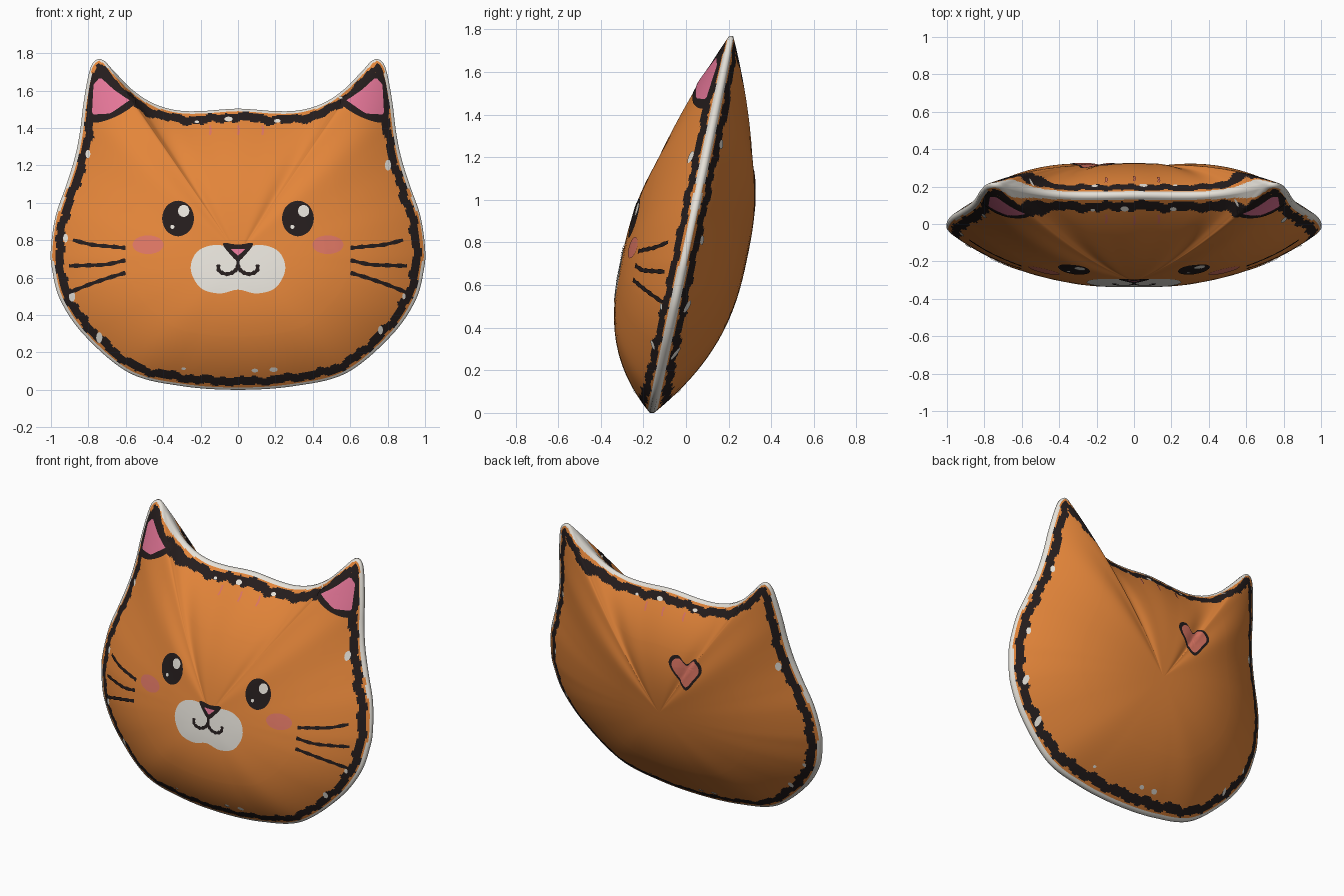
import bpy, bmesh, math
from mathutils import Vector, kdtree
from mathutils.bvhtree import BVHTree

if "Cube" in bpy.data.objects:
    bpy.data.objects.remove(bpy.data.objects["Cube"])

def material(name, r, g, b):
    m = bpy.data.materials.new(name)
    m.use_nodes = True
    m.diffuse_color = (r, g, b, 1)
    m.node_tree.nodes["Principled BSDF"].inputs["Base Color"].default_value = (r, g, b, 1)
    return m

ORANGE = material("orange fabric", 0.77, 0.235, 0.042)
BLACK = material("dark ink", 0.018, 0.012, 0.012)
CREAM = material("cream", 0.79, 0.76, 0.70)
PINK = material("ear pink", 0.77, 0.18, 0.31)
BLUSH = material("blush", 0.72, 0.18, 0.125)

def spline(pts, closed, steps=8):
    """Smooth curve through the given points."""
    n, out = len(pts), []
    pick = (lambda k: pts[k % n]) if closed else (lambda k: pts[min(max(k, 0), n - 1)])
    for i in range(n if closed else n - 1):
        a, b, c, d = (Vector(pick(i + k)) for k in (-1, 0, 1, 2))
        for s in range(steps):
            t = s / steps
            out.append(b + (c - a) * t / 2 + (a - b * 2.5 + c * 2 - d / 2) * t * t
                       + (b * 1.5 - a / 2 - c * 1.5 + d / 2) * t ** 3)
    return out if closed else out + [Vector(pts[-1])]

def mirrored(half):
    """Close a half outline that starts and ends on the centre line."""
    return half + [(-x, z) for x, z in half[-2:0:-1]]

def resample(pts, count):
    """Even spacing around a closed outline."""
    loop = pts + [pts[0]]
    total = sum((b - a).length for a, b in zip(loop, loop[1:]))
    out, walked = [], 0
    for a, b in zip(loop, loop[1:]):
        size = (b - a).length
        while len(out) < count and len(out) * total / count <= walked + size:
            out.append(a.lerp(b, (len(out) * total / count - walked) / size))
        walked += size
    return out

def make(name, verts, faces, mats):
    mesh = bpy.data.meshes.new(name)
    mesh.from_pydata(verts, [], faces)
    for m in mats:
        mesh.materials.append(m)
    mesh.polygons.foreach_set("use_smooth", [True] * len(faces))
    obj = bpy.data.objects.new(name, mesh)
    bpy.context.collection.objects.link(obj)
    return obj

# Cushion outline with two ears
half = [(0, 0), (.3, .02), (.58, .09), (.82, .29), (.95, .48), (.995, .65), (1, .76), (.975, .93),
        (.92, 1.09), (.873, 1.24), (.845, 1.38), (.825, 1.54), (.795, 1.70), (.765, 1.76),
        (.72, 1.762), (.66, 1.70), (.56, 1.60), (.45, 1.53), (.33, 1.495), (.2, 1.49), (0, 1.503)]
COUNT = 560
rim = resample(spline(mirrored(half), True, 16), COUNT)
centre = Vector((0, .72))
near_rim = kdtree.KDTree(COUNT)
for i, p in enumerate(rim):
    near_rim.insert((p.x, p.y, 0), i)
near_rim.balance()

# Puffed front and back shells joined by a thin seam wall
rings = [.6 * k / 9 for k in range(1, 10)] + [.6 + .4 * k / 46 for k in range(1, 47)]
DEPTH, WALL = .285, .01
verts, faces, starts = [], [], []
for side in (-1, 1):
    start = len(verts)
    starts.append(start)
    verts.append((0, -.16 + .21 * centre.y + side * (DEPTH + WALL), centre.y))
    for t in rings:
        for p in rim:
            ray = p - centre
            ear = math.exp(-((math.atan2(ray.y, abs(ray.x)) - .955) / .15) ** 2)
            q = centre + ray * t
            puff = DEPTH * (1 - t ** (2.6 - .9 * ear)) + WALL
            verts.append((q.x, -.16 + .21 * q.y + side * puff, q.y))
    for i in range(COUNT):
        j = (i + 1) % COUNT
        new = [(start, start + 1 + i, start + 1 + j)]
        for r in range(len(rings) - 1):
            a = start + 1 + r * COUNT
            new.append((a + i, a + COUNT + i, a + COUNT + j, a + j))
        faces += new if side < 0 else [f[::-1] for f in new]
last = 1 + (len(rings) - 1) * COUNT
for i in range(COUNT):
    j = (i + 1) % COUNT
    a, b = starts[0] + last, starts[1] + last
    faces.append((a + i, b + i, b + j, a + j))
cushion = make("cushion", verts, faces, [ORANGE, BLACK, CREAM])

# Cream piping and a wavering dark border, chosen by distance from the rim
for poly in cushion.data.polygons:
    c = poly.center
    _, i, d = near_rim.find((c.x, c.z, 0))
    wave = .006 * math.sin(i * .36) + .005 * math.sin(i * .83 + 1)
    if d < .014:
        poly.material_index = 2
    elif .024 + wave * .7 < d < .068 + wave:
        poly.material_index = 1

tree = BVHTree.FromPolygons(verts, faces)

def on_surface(p, side, lift):
    """Project a front-plane point onto the cushion."""
    hit, n, _, _ = tree.ray_cast(Vector((p[0], side * 2, p[1])), Vector((0, -side, 0)))
    if hit is None:
        hit, n, _, _ = tree.find_nearest(Vector((p[0], side * .1, p[1])))
    return hit + n * lift * (1 if n.y * side > 0 else -1)

def plate(name, flat, faces, mat, side, lift):
    obj = make(name, [on_surface(p, side, lift) for p in flat], faces, [mat])
    bm = bmesh.new()
    bm.from_mesh(obj.data)
    bm.normal_update()
    bmesh.ops.reverse_faces(bm, faces=[f for f in bm.faces if f.normal.y * side < 0])
    bm.to_mesh(obj.data)
    bm.free()

def patch(name, pts, mat, side=-1, lift=.003, smooth=True, levels=6):
    loop = spline(pts, True) if smooth else resample([Vector(p) for p in pts], 30)
    n, mid = len(loop), sum(loop, Vector((0, 0))) / len(loop)
    flat = [mid] + [mid.lerp(p, (k + 1) / levels) for k in range(levels) for p in loop]
    faces = [(0, 1 + i, 1 + (i + 1) % n) for i in range(n)]
    for k in range(levels - 1):
        a = 1 + k * n
        faces += [(a + i, a + n + i, a + n + (i + 1) % n, a + (i + 1) % n) for i in range(n)]
    plate(name, flat, faces, mat, side, lift)

def ellipse(name, x, z, rx, rz, mat, **options):
    ring = [(x + rx * math.cos(k * math.pi / 4), z + rz * math.sin(k * math.pi / 4)) for k in range(8)]
    patch(name, ring, mat, **options)

def stroke(name, pts, width, mat, side=-1, lift=.005):
    path, flat = spline(pts, False), []
    for k, p in enumerate(path):
        along = (path[min(k + 1, len(path) - 1)] - path[max(k - 1, 0)]).normalized()
        across = Vector((-along.y, along.x)) * width / 2
        across *= 1 + .2 * math.sin(k * 1.3)
        flat += [p + across, p - across]
    faces = [(2 * k, 2 * k + 1, 2 * k + 3, 2 * k + 2) for k in range(len(path) - 1)]
    plate(name, flat, faces, mat, side, lift)

# Muzzle, nose and mouth
patch("muzzle", mirrored([(0, .535), (.1, .515), (.2, .545), (.252, .64), (.225, .73), (.14, .772), (0, .765)]), CREAM)
patch("nose_border", [(-.08, .78), (0, .775), (.08, .78), (.03, .71), (0, .69), (-.03, .71)], BLACK, lift=.005)
patch("nose", [(-.04, .752), (.04, .752), (0, .715)], PINK, lift=.007, smooth=False)
stroke("mouth_stem", [(0, .71), (0, .64)], .02, BLACK)

# Features on both sides of the face
whiskers = [[(.6, .757), (.68, .765), (.78, .775), (.88, .80)],
            [(.6, .692), (.7, .67), (.8, .665), (.9, .662)],
            [(.6, .625), (.7, .595), (.8, .56), (.9, .52)]]
ear = [(.58, 1.545), (.66, 1.60), (.735, 1.67), (.77, 1.63), (.778, 1.47), (.68, 1.475)]
ear_mid = Vector((.705, 1.565))
for name, s in (("left", 1), ("right", -1)):
    flip = lambda pts: [(s * x, z) for x, z in pts]
    x = s * .32
    ellipse(name + "_eye", x, .915, .085, .095, BLACK)
    ellipse(name + "_eye_shine", x + .03, .955, .03, .032, CREAM, lift=.005, levels=2)
    ellipse(name + "_eye_glint", x - .03, .87, .011, .011, CREAM, lift=.005, levels=2)
    ellipse(name + "_cheek", s * .48, .775, .083, .05, BLUSH)
    stroke(name + "_mouth_curve", flip([(0, .66), (.02, .632), (.06, .618), (.1, .635), (.105, .668)]), .02, BLACK)
    for k, line in enumerate(whiskers):
        stroke(f"{name}_whisker_{k + 1}", flip(line), .02, BLACK)
    border = [ear_mid + (Vector(p) - ear_mid) * 1.27 for p in ear]
    patch(name + "_ear_border", flip([tuple(p) for p in border]), BLACK)
    patch(name + "_inner_ear", flip(ear), PINK, lift=.006, smooth=False)

# Heart on the back
heart = mirrored([(0, .055), (.055, .1), (.105, .085), (.122, .035), (.075, -.035), (0, -.115)])
for name, size, mat, lift in (("heart_border", 1, BLACK, .003), ("heart", .82, BLUSH, .005)):
    patch(name, [(-.22 + x * size, 1.06 + z * size) for x, z in heart], mat, side=1, lift=lift)

# Worn cream flecks beside the border, and faint forehead marks
flecks = [(-.8, 1.26), (.8, 1.2), (.55, 1.56), (.21, 1.435), (-.05, 1.445), (-.22, 1.43), (-.92, .81),
          (-.885, .5), (.885, .5), (.76, .32), (-.74, .28), (-.29, .115), (.09, .105), (.19, .11)]
for side, word in ((-1, "front"), (1, "back")):
    for k, (x, z) in enumerate(flecks):
        tall = abs(x) > .6
        grow = .75 + .25 * math.sin(k * 2.1)
        ellipse(f"{word}_fleck_{k + 1}", -side * x, z, (.017 if tall else .023) * grow,
                (.03 if tall else .013) * grow, CREAM, side=side, lift=.004, levels=2)
    for k, x in enumerate((-.15, 0, .13)):
        stroke(f"{word}_forehead_mark_{k + 1}", [(x, 1.41), (x + .004, 1.385), (x, 1.36)], .012, BLUSH, side=side)
